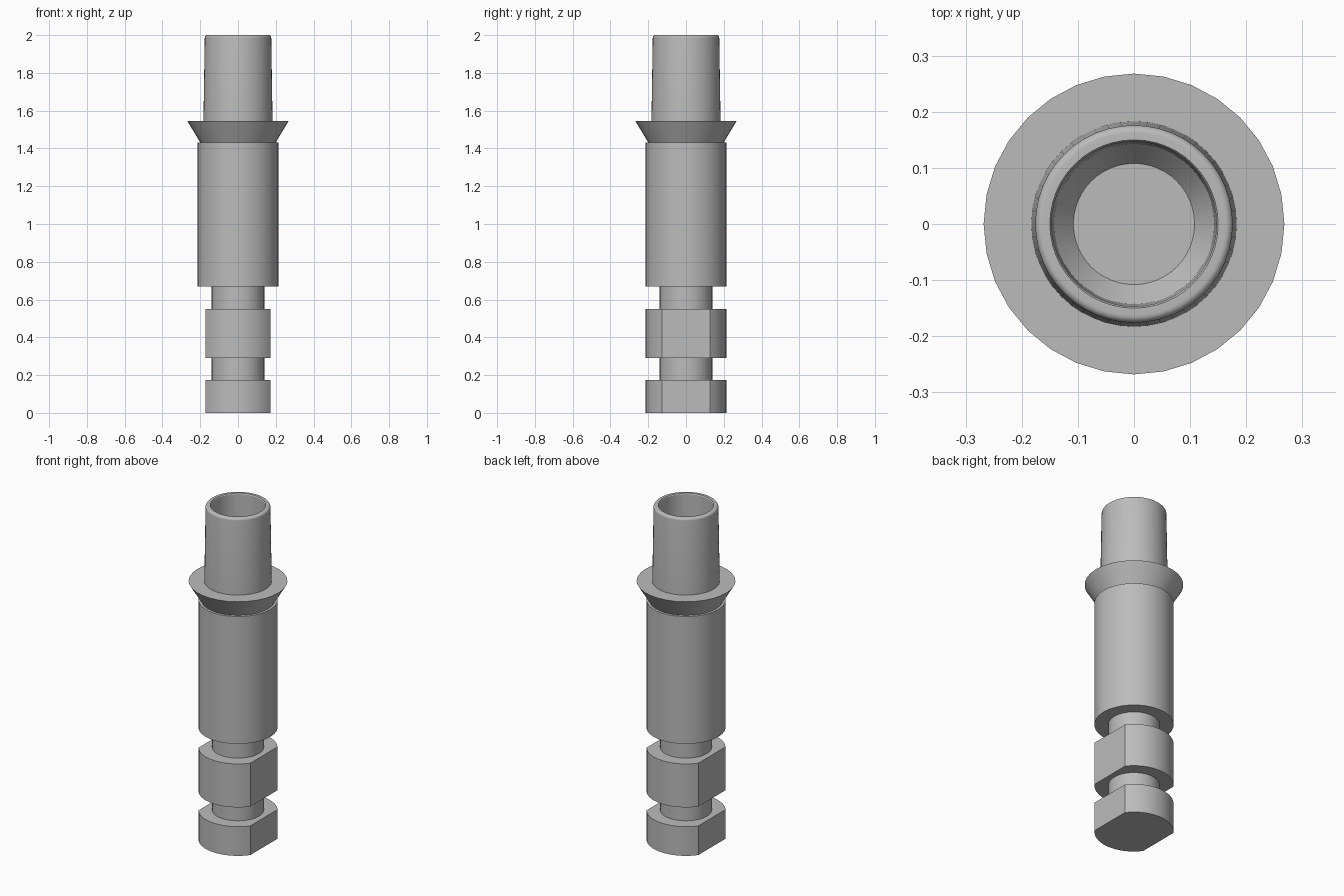
import bpy, bmesh, math
from mathutils import Vector

cube = bpy.data.objects.get("Cube")
if cube:
    bpy.data.objects.remove(cube, do_unlink=True)

grey = bpy.data.materials.new("plain_grey")
grey.use_nodes = True
colour = (0.5, 0.5, 0.5, 1)
grey.diffuse_color = colour
grey.node_tree.nodes["Principled BSDF"].inputs["Base Color"].default_value = colour


def lathe(name, profile, flat=None, segments=32):
    """Spin (radius, z) points into a closed solid; optionally cut two side flats at x = +-flat."""
    bm = bmesh.new()
    verts = [bm.verts.new((r, 0, z)) for r, z in profile]
    edges = [bm.edges.new(pair) for pair in zip(verts, verts[1:])]
    bmesh.ops.spin(bm, geom=verts + edges, cent=(0, 0, 0), axis=(0, 0, 1),
                   angle=math.tau, steps=segments, use_duplicate=False)
    bmesh.ops.remove_doubles(bm, verts=bm.verts, dist=1e-5)
    # Close the bottom and top ends
    bmesh.ops.holes_fill(bm, edges=[e for e in bm.edges if e.is_boundary], sides=0)
    if flat:
        for side in (-1, 1):
            bmesh.ops.bisect_plane(bm, geom=bm.verts[:] + bm.edges[:] + bm.faces[:],
                                   plane_co=Vector((side * flat, 0, 0)),
                                   plane_no=Vector((side, 0, 0)), clear_outer=True)
            bmesh.ops.holes_fill(bm, edges=[e for e in bm.edges if e.is_boundary], sides=0)
    bmesh.ops.recalc_face_normals(bm, faces=bm.faces)
    mesh = bpy.data.meshes.new(name)
    bm.to_mesh(mesh)
    bm.free()
    mesh.materials.append(grey)
    obj = bpy.data.objects.new(name, mesh)
    bpy.context.collection.objects.link(obj)
    bpy.ops.object.select_all(action="DESELECT")
    obj.select_set(True)
    bpy.context.view_layer.objects.active = obj
    bpy.ops.object.shade_smooth_by_angle(angle=math.radians(30))
    return obj


def cylinder(name, radius, bottom, top, flat=None):
    return lathe(name, [(radius, bottom), (radius, top)], flat)


# Lower shank: two flatted blocks separated by round necks
BODY, NECK, FLAT = 0.215, 0.14, 0.172
cylinder("foot_block", BODY, 0, 0.175, FLAT)
cylinder("lower_neck", NECK, 0.175, 0.29)
cylinder("middle_block", BODY, 0.29, 0.55, FLAT)
cylinder("upper_neck", NECK, 0.55, 0.67)

# Main barrel and flared collar
cylinder("barrel", BODY, 0.67, 1.432)
lathe("collar", [(0.2, 1.432), (0.268, 1.545)])

# Tapered socket with a rounded lip, a deep bore and a conical bore floor
lip = [(0.163 + 0.013 * math.cos(a), 1.987 + 0.013 * math.sin(a))
       for a in (i * math.pi / 12 for i in range(7))]
lathe("socket", [(0.183, 1.545)] + lip
      + [(0.15, 2.0), (0.147, 1.995), (0.143, 1.6), (0.108, 1.555)], segments=48)
